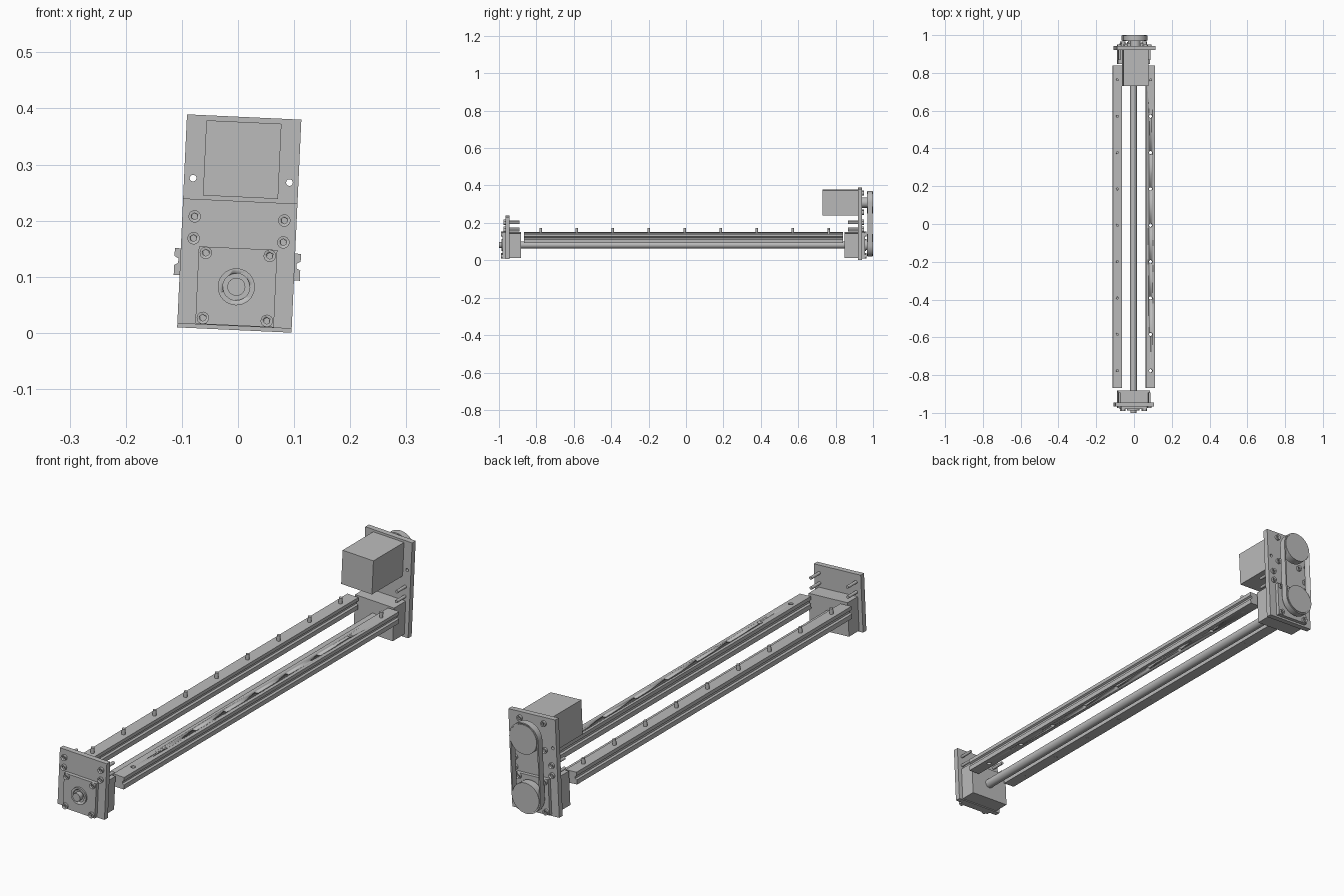
import bpy, bmesh, math
from mathutils import Matrix, Vector

cube = bpy.data.objects.get("Cube")
if cube:
    bpy.data.objects.remove(cube)

grey = bpy.data.materials.new("machined grey")
grey.use_nodes = True
tone = (0.5, 0.5, 0.5, 1)
grey.diffuse_color = tone
grey.node_tree.nodes["Principled BSDF"].inputs["Base Color"].default_value = tone

# The whole actuator leans slightly about its screw axis
FRAME = Matrix.Translation((-0.003, 0, 0.082)) @ Matrix.Rotation(math.radians(2.65), 4, 'Y')


def finish(name, bm, smooth=False):
    bmesh.ops.recalc_face_normals(bm, faces=bm.faces)
    mesh = bpy.data.meshes.new(name)
    bm.to_mesh(mesh)
    bm.free()
    mesh.materials.append(grey)
    obj = bpy.data.objects.new(name, mesh)
    bpy.context.collection.objects.link(obj)
    obj.matrix_world = FRAME
    if smooth:
        bpy.ops.object.select_all(action='DESELECT')
        obj.select_set(True)
        bpy.context.view_layer.objects.active = obj
        bpy.ops.object.shade_smooth_by_angle(angle=math.radians(35))
    return obj


def box(name, u0, u1, y0, y1, v0, v1):
    bm = bmesh.new()
    size = Matrix.Diagonal((u1 - u0, y1 - y0, v1 - v0, 1))
    mid = Vector((u0 + u1, y0 + y1, v0 + v1)) / 2
    bmesh.ops.create_cube(bm, size=1, matrix=Matrix.Translation(mid) @ size)
    return finish(name, bm)


def rod(name, start, end, radius, sides=32):
    bm = bmesh.new()
    a, b = Vector(start), Vector(end)
    turn = (b - a).to_track_quat('Z', 'Y').to_matrix().to_4x4()
    bmesh.ops.create_cone(bm, cap_ends=True, segments=sides, radius1=radius, radius2=radius,
                          depth=(b - a).length, matrix=Matrix.Translation((a + b) / 2) @ turn)
    return finish(name, bm, True)


def along(name, u, v, y0, y1, radius, sides=32):
    return rod(name, (u, y0, v), (u, y1, v), radius, sides)


def extrude(name, profile, y0, y1):
    bm = bmesh.new()
    face = bm.faces.new([bm.verts.new((u, y0, v)) for u, v in profile])
    new = bmesh.ops.extrude_face_region(bm, geom=[face])["geom"]
    verts = [g for g in new if isinstance(g, bmesh.types.BMVert)]
    bmesh.ops.translate(bm, verts=verts, vec=(0, y1 - y0, 0))
    return finish(name, bm, True)


def cut(obj, cutters):
    for cutter in cutters:
        cutter.hide_render = True
        mod = obj.modifiers.new("cut", 'BOOLEAN')
        mod.operation, mod.solver, mod.object = 'DIFFERENCE', 'EXACT', cutter
        bpy.context.view_layer.objects.active = obj
        bpy.ops.object.modifier_apply(modifier=mod.name)
        bpy.data.objects.remove(cutter)


def bolt(name, u, v, y, out, radius=0.011):
    # Socket head standing out of a face; out is the y direction
    head = along(name, u, v, y, y + out * 0.009, radius, 20)
    cut(head, [along("socket", u, v, y + out * 0.004, y + out * 0.02, radius * 0.55, 6)])


# Guide rails with waisted profile, fixing holes and pins
half = [(0.024, 0.016), (0.024, 0.034), (0.017, 0.038), (0.017, 0.046), (0.024, 0.05), (0.024, 0.064)]
profile = half + [(-u, v) for u, v in reversed(half)]
stations = [-0.777 + 0.1925 * i for i in range(9)]
for side, label in ((-1, "right"), (1, "left")):
    centre = side * 0.0885
    rail = extrude(label + "_guide_rail", [(u + centre, v) for u, v in profile], -0.867, 0.84)
    for i, y in enumerate(stations):
        if side < 0 or i == 8:
            rod(label + "_rail_pin", (centre, y, 0.0155), (centre, y, 0.086), 0.007, 16)
        else:
            cut(rail, [rod("hole", (centre, y, 0), (centre, y, 0.08), 0.009, 16)])

# Lead screw
along("lead_screw", 0, 0, -0.9, 0.87, 0.018)
along("screw_front_end", 0, 0, -1, -0.9, 0.016)

# Front and rear bearing supports
box("front_bearing_block", -0.085, 0.085, -0.946, -0.882, -0.066, 0.066)
box("front_plate", -0.102, 0.102, -0.966, -0.945, -0.07, 0.153)
box("rear_bearing_block", -0.085, 0.085, 0.848, 0.922, -0.066, 0.066)
rear = box("rear_plate", -0.102, 0.102, 0.92, 0.942, -0.077, 0.303)
cut(rear, [along("hole", u, 0.19, 0.9, 0.96, 0.006, 16) for u in (-0.086, 0.086)])

for end, y, out in (("front", -0.966, -1), ("rear", 0.942, 1)):
    face = y + out * 0.014
    box(end + "_bearing_cap", -0.07, 0.07, min(y, face), max(y, face), -0.069, 0.069)
    ring = along(end + "_bearing_ring", 0, 0, y, face + out * 0.007, 0.033)
    cut(ring, [along("bore", 0, 0, face, face + out * 0.02, 0.024)])
    for u in (-0.057, 0.057):
        for v in (-0.058, 0.058):
            bolt(end + "_cap_bolt", u, v, face, out)
    # Clamp bolts pass through the plate and stand out inside
    for u in (-0.08, 0.08):
        for v in (0.083, 0.122):
            bolt(end + "_plate_bolt", u, v, y, out)
            along(end + "_bolt_shank", u, v, y, y - out * 0.075, 0.006, 16)

# Motor above the rear block
MOTOR_V = 0.227
box("motor_body", -0.067, 0.067, 0.73, 0.92, MOTOR_V - 0.067, MOTOR_V + 0.067)
for u in (-0.052, 0.052):
    for v in (-0.052, 0.052):
        bolt("motor_bolt", u, MOTOR_V + v, 0.942, 1)

# Pulleys and drive belt
for label, v in (("screw", 0), ("motor", MOTOR_V)):
    along(label + "_pulley", 0, v, 0.968, 1, 0.058, 48)
    along(label + "_pulley_hub", 0, v, 0.94, 0.97, 0.028)
    for u in (-0.02, 0.02):
        along(label + "_pulley_screw", u, v, 0.998, 1, 0.004, 12)


def loop(radius, steps=24):
    arc = [i * math.pi / steps for i in range(steps + 1)]
    return ([(radius * math.cos(a), MOTOR_V + radius * math.sin(a)) for a in arc]
            + [(-radius * math.cos(a), -radius * math.sin(a)) for a in arc])


belt = extrude("drive_belt", loop(0.063), 0.971, 0.997)
cut(belt, [extrude("belt_inside", loop(0.0575), 0.95, 1.02)])
